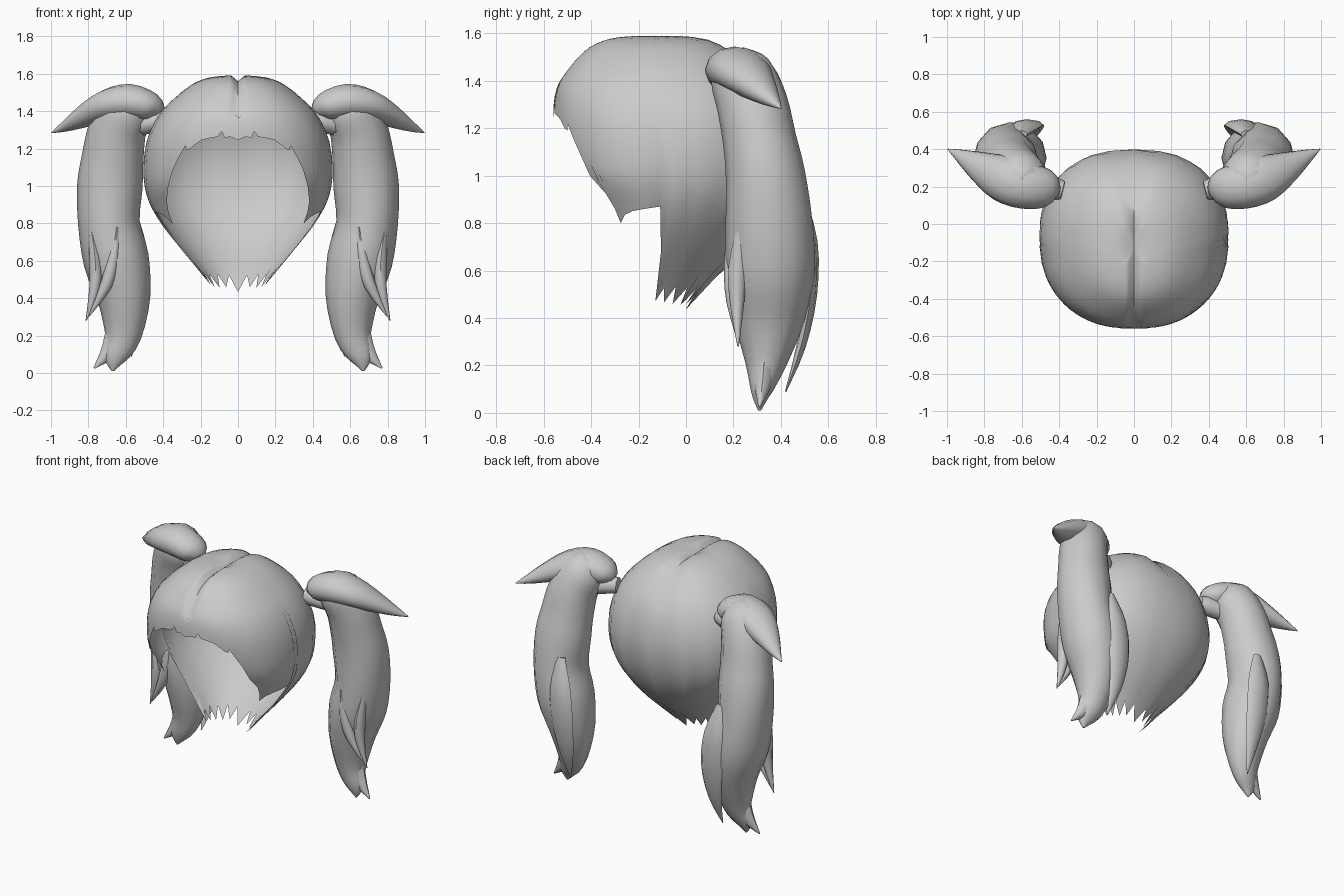
import bpy, bmesh, math
from mathutils import Vector

if "Cube" in bpy.data.objects:
    bpy.data.objects.remove(bpy.data.objects["Cube"])

hair_mat = bpy.data.materials.new("light_grey")
hair_mat.diffuse_color = (0.6, 0.6, 0.6, 1)
hair_mat.use_nodes = True
hair_mat.node_tree.nodes["Principled BSDF"].inputs["Base Color"].default_value = hair_mat.diffuse_color


def finish(bm, name, mirror=False, angle=50):
    bmesh.ops.remove_doubles(bm, verts=bm.verts, dist=0.0005)
    bmesh.ops.recalc_face_normals(bm, faces=bm.faces)
    me = bpy.data.meshes.new(name)
    bm.to_mesh(me)
    bm.free()
    ob = bpy.data.objects.new(name, me)
    bpy.context.collection.objects.link(ob)
    me.materials.append(hair_mat)
    bpy.ops.object.select_all(action='DESELECT')
    ob.select_set(True)
    bpy.context.view_layer.objects.active = ob
    bpy.ops.object.shade_smooth_by_angle(angle=math.radians(angle))
    if mirror:
        m = ob.modifiers.new("mirror", 'MIRROR')
        m.use_mirror_merge = False
    return ob


def spline(rows, u):
    """Catmull-Rom through equal-length tuples, u counted in rows."""
    i = max(0, min(int(u), len(rows) - 2))
    f = u - i
    p = [rows[max(0, min(k, len(rows) - 1))] for k in (i - 1, i, i + 1, i + 2)]
    return [0.5 * (2*b + (c - a)*f + (2*a - 5*b + 4*c - d)*f*f
                   + (3*b - a - 3*c + d)*f**3) for a, b, c, d in zip(*p)]


def lock(name, rows, ref, sides=12, steps=3):
    """Tapered tube: rows are x, y, z, half width, half depth."""
    bm = bmesh.new()
    n = (len(rows) - 1) * steps
    data = [spline(rows, k / steps) for k in range(n + 1)]
    rings = []
    for k, d in enumerate(data):
        a, b = data[max(0, k - 1)], data[min(n, k + 1)]
        t = (Vector(b[:3]) - Vector(a[:3])).normalized()
        side = t.cross(Vector(ref)).normalized()
        up = side.cross(t)
        c = Vector(d[:3])
        rings.append([bm.verts.new(
            c + side * max(d[3], .001) * math.cos(2*math.pi*j/sides)
            + up * max(d[4], .001) * math.sin(2*math.pi*j/sides))
            for j in range(sides)])
    for r, s in zip(rings, rings[1:]):
        for j in range(sides):
            q = (j + 1) % sides
            bm.faces.new((r[j], r[q], s[q], s[j]))
    bm.faces.new(rings[0])
    bm.faces.new(rings[-1])
    return finish(bm, name, mirror=True)


# Head of hair: z, half width, front depth, back depth, centre y
skull = [(1.59, .06, .10, .10, -.12), (1.578, .16, .20, .20, -.12),
         (1.54, .25, .30, .28, -.11), (1.46, .35, .39, .37, -.10),
         (1.37, .43, .455, .425, -.09), (1.25, .485, .485, .455, -.075),
         (1.12, .505, .475, .47, -.07), (1.0, .50, .45, .46, -.07),
         (.9, .47, .37, .435, -.07), (.8, .412, .32, .40, -.08),
         (.7, .335, .25, .345, -.095), (.6, .25, .17, .27, -.11),
         (.5, .165, .10, .17, -.13), (.42, .12, .07, .13, -.14)]

# Hem height by azimuth (degrees from the front): fringe, side lock, nape points
hem = [(0, 1.245), (3, 1.262), (6, 1.258), (8, 1.29), (10, 1.262), (15, 1.255),
       (20, 1.245), (24, 1.222), (27, 1.20), (30, 1.19), (31, 1.215), (35, 1.16),
       (40, 1.09), (45, 1.0), (50, .92), (53, .86), (56, .80), (61, .835),
       (67, .85), (76, .86), (86, .87), (89, .68), (91, .475), (97, .53),
       (103, .47), (110, .535), (119, .465), (128, .53), (138, .46), (148, .53),
       (157, .465), (168, .525), (180, .44)]


def row_of_height(z):
    for i in range(len(skull) - 1):
        a, b = skull[i][0], skull[i + 1][0]
        if b <= z <= a:
            return i + (a - z) / (a - b)
    return len(skull) - 1


bm = bmesh.new()
columns = [(a, z) for a, z in hem] + [(360 - a, z) for a, z in hem[-2:0:-1]]
ROWS, POW = 20, 2 / 2.35
grid = []
for ang, z_end in columns:
    s, c = math.sin(math.radians(ang)), math.cos(math.radians(ang))
    if ang == 180:
        s = 0
    last = row_of_height(z_end)
    col = []
    for k in range(ROWS + 1):
        z, w, df, db, yc = spline(skull, last * k / ROWS)
        x = math.copysign(abs(s) ** POW, s) * w
        y = yc - math.copysign(abs(c) ** POW, c) * (df if c > 0 else db)
        # shallow parting along the crown
        if z > 1.38:
            z -= .03 * max(0, 1 - abs(x) / .035)
        col.append(bm.verts.new((x, y, z)))
    grid.append(col)
pole = bm.verts.new((0, -.12, 1.56))
for i, col in enumerate(grid):
    nxt = grid[(i + 1) % len(grid)]
    bm.faces.new((pole, col[0], nxt[0]))
    for k in range(ROWS):
        bm.faces.new((col[k], col[k + 1], nxt[k + 1], nxt[k]))
finish(bm, "hair_cap", angle=60)

# Hanging body of each pigtail
lock("pigtail", [(.55, .21, 1.50, .07, .07), (.59, .235, 1.43, .14, .135),
                 (.645, .28, 1.30, .155, .15), (.67, .31, 1.15, .165, .155),
                 (.685, .335, 1.0, .175, .168), (.69, .35, .8, .165, .183),
                 (.65, .355, .6, .175, .188), (.61, .35, .4, .142, .152),
                 (.615, .335, .2, .098, .085), (.66, .315, .08, .06, .04),
                 (.67, .31, .01, .006, .006)], (0, 1, 0))
lock("pigtail_tip", [(.64, .33, .26, .06, .05), (.68, .325, .13, .05, .04),
                     (.77, .31, .025, .004, .004)], (0, 1, 0), 8)

# Flicked-out lock on top of each pigtail
lock("top_flick", [(.415, .18, 1.39, .04, .03), (.46, .19, 1.42, .10, .075),
                   (.58, .205, 1.45, .125, .095), (.70, .245, 1.43, .125, .085),
                   (.82, .305, 1.372, .085, .06), (.92, .36, 1.32, .04, .03),
                   (.995, .40, 1.285, .003, .003)], (0, 0, 1))

# Loose strands in front of and behind each pigtail
lock("front_inner_strand", [(.645, .19, .78, .008, .015), (.665, .19, .62, .03, .03),
                            (.705, .20, .47, .032, .03), (.80, .22, .30, .003, .003)],
     (0, 1, 0), 8)
lock("front_outer_strand", [(.79, .25, .80, .01, .03), (.765, .22, .62, .03, .04),
                            (.765, .215, .46, .03, .03), (.812, .22, .28, .003, .003)],
     (0, 1, 0), 8)
lock("back_strand", [(.60, .48, .92, .03, .02), (.58, .52, .72, .08, .035),
                     (.56, .525, .50, .08, .028), (.555, .485, .28, .05, .02),
                     (.57, .42, .09, .003, .003)], (0, 1, 0), 8)

# Short tie joining each pigtail to the head
lock("hair_tie", [(.38, .18, 1.35, .05, .05), (.44, .195, 1.345, .06, .06),
                  (.56, .23, 1.32, .055, .055)], (0, 0, 1), 8)
